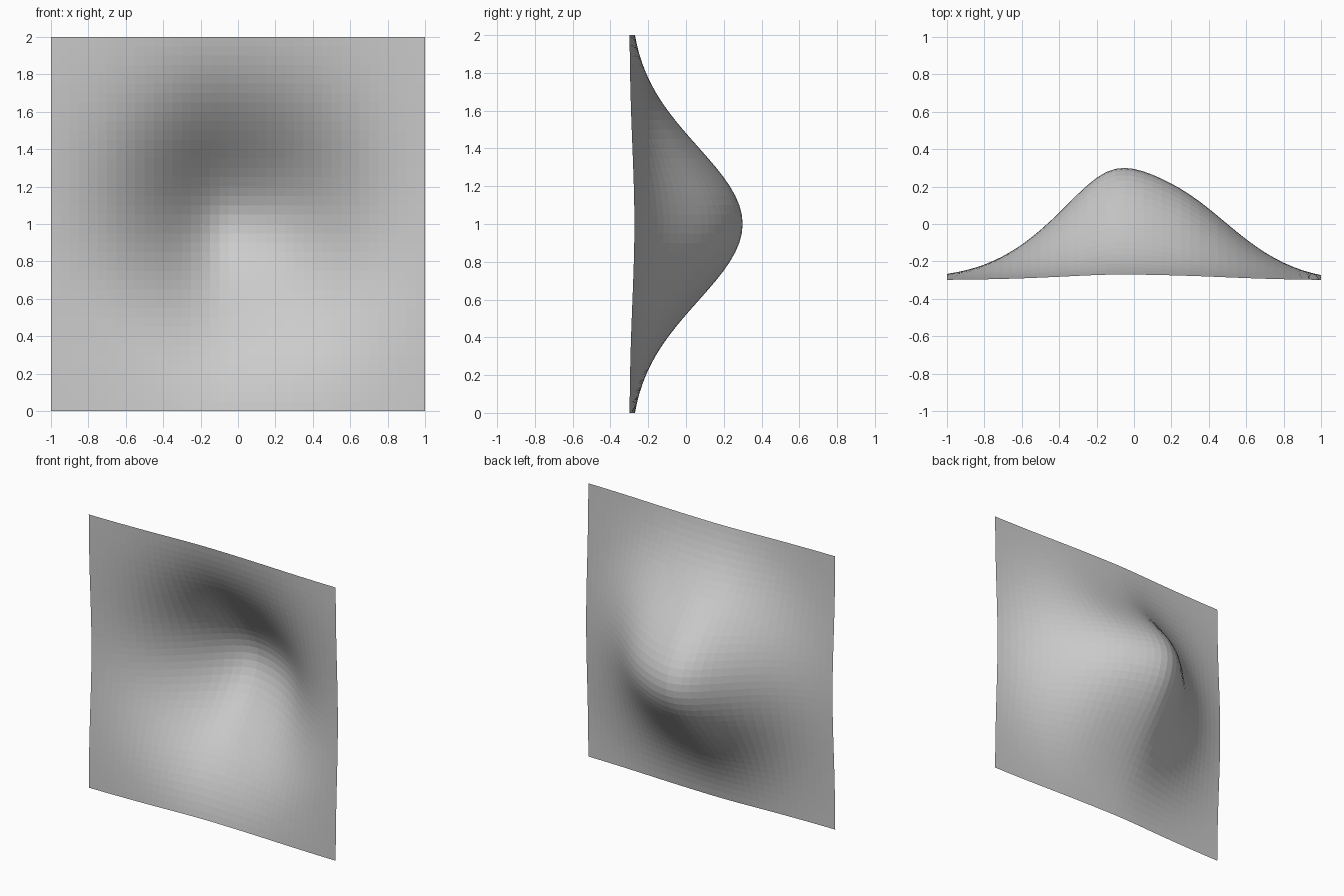
import bpy, bmesh
from math import exp

if "Cube" in bpy.data.objects:
    bpy.data.objects.remove(bpy.data.objects["Cube"])

N = 40  # grid cells per side


def skew(x):
    # leans the bulge so its crest sits slightly left of centre
    return x - 0.022 + 0.077 * exp(-(x / 0.28) ** 2) + 0.04 * x ** 6


# Upright square sheet with one smooth bulge towards the back
bm = bmesh.new()
bmesh.ops.create_grid(bm, x_segments=N, y_segments=N, size=1)
for v in bm.verts:
    x, h = v.co.x, v.co.y
    v.co = (x, 0.6 * exp(-3 * (skew(x) ** 2 + h * h)) - 0.3, h + 1)
bm.normal_update()

mesh = bpy.data.meshes.new("bulged_sheet")
bm.to_mesh(mesh)
bm.free()
sheet = bpy.data.objects.new("bulged_sheet", mesh)
bpy.context.collection.objects.link(sheet)
